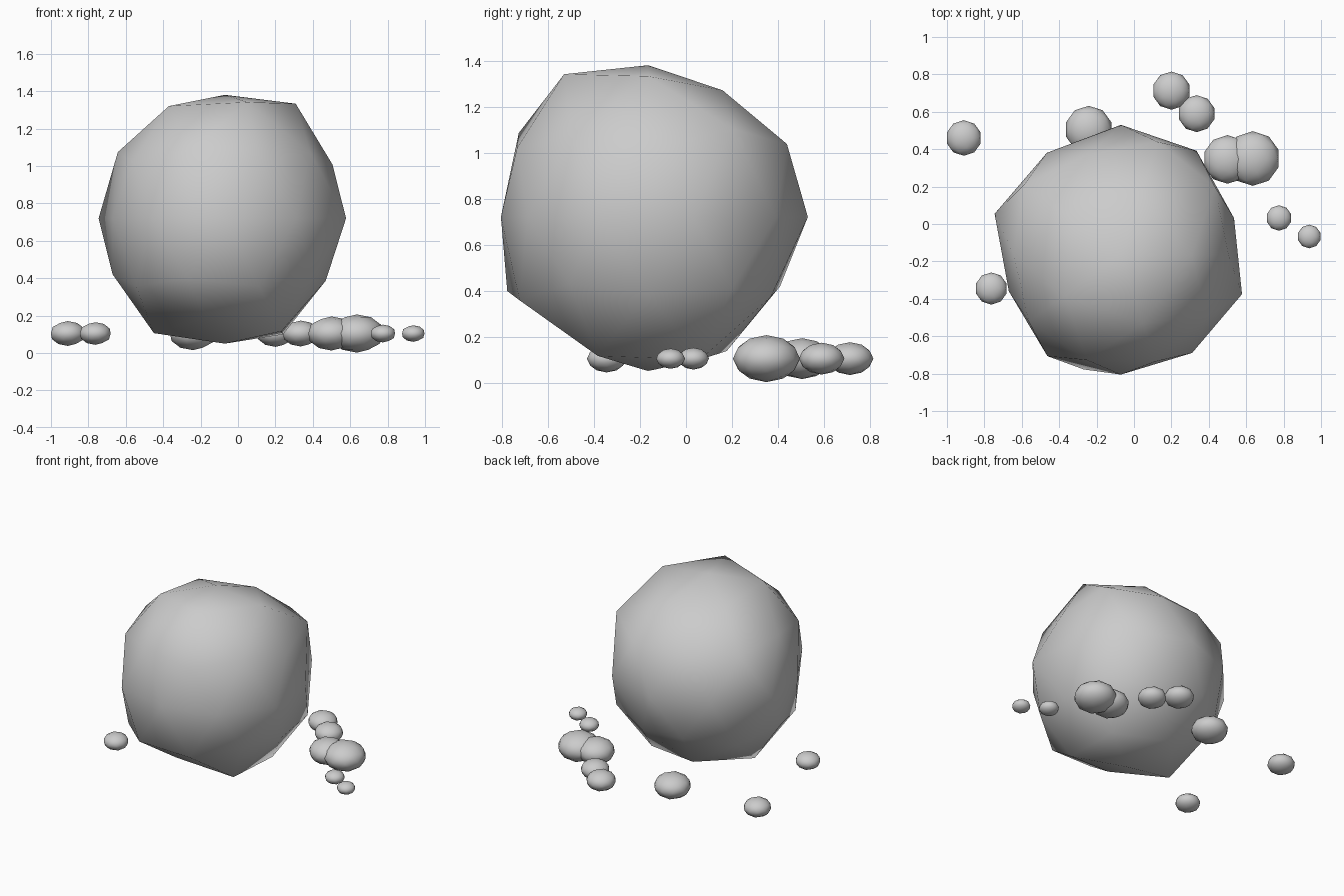
import bpy, math

# Boulder radius per ring of the 42-point icosphere:
# unit height -> (first azimuth in degrees, step, radii counter-clockwise)
RINGS = [
    (1.000, 0, 360, [0.66]),
    (0.851, 0, 72, [0.72, 0.648, 0.655, 0.705, 0.73]),
    (0.526, 36, 72, [0.73, 0.663, 0.673, 0.695, 0.665]),
    (0.447, 0, 72, [0.643, 0.71, 0.714, 0.68, 0.67]),
    (0.000, 18, 36, [0.636, 0.688, 0.695, 0.674, 0.71, 0.63, 0.669, 0.64, 0.648, 0.681]),
    (-0.447, 36, 72, [0.695, 0.675, 0.671, 0.72, 0.65]),
    (-0.526, 0, 72, [0.634, 0.66, 0.687, 0.69, 0.69]),
    (-0.851, 36, 72, [0.73, 0.685, 0.722, 0.625, 0.71]),
    (-1.000, 0, 360, [0.67]),
]


def icosphere(name, location, scale=(1, 1, 1)):
    bpy.ops.mesh.primitive_ico_sphere_add(subdivisions=2, radius=1, location=location)
    obj = bpy.context.object
    obj.name = name
    obj.scale = scale
    bpy.ops.object.shade_smooth()
    return obj


# Large uneven boulder: push each point in or out along its own direction
boulder = icosphere("boulder", (-0.07, -0.165, 0.72))
for v in boulder.data.vertices:
    d = v.co.normalized()
    _, start, step, radii = min(RINGS, key=lambda r: abs(r[0] - d.z))
    azimuth = math.degrees(math.atan2(d.y, d.x))
    v.co = d * radii[round((azimuth - start) / step) % len(radii)]

# Flattened pebbles around the base: x, y, radius
PEBBLES = [
    (-0.91, 0.46, 0.095), (-0.763, -0.345, 0.086), (-0.242, 0.505, 0.127),
    (0.2, 0.713, 0.102), (0.335, 0.59, 0.099), (0.5, 0.345, 0.13),
    (0.635, 0.35, 0.146), (0.775, 0.032, 0.068), (0.937, -0.067, 0.063),
]
for i, (x, y, r) in enumerate(PEBBLES):
    icosphere(f"pebble_{i + 1}", (x, y, 0.104), (r, r, r * 0.7))
